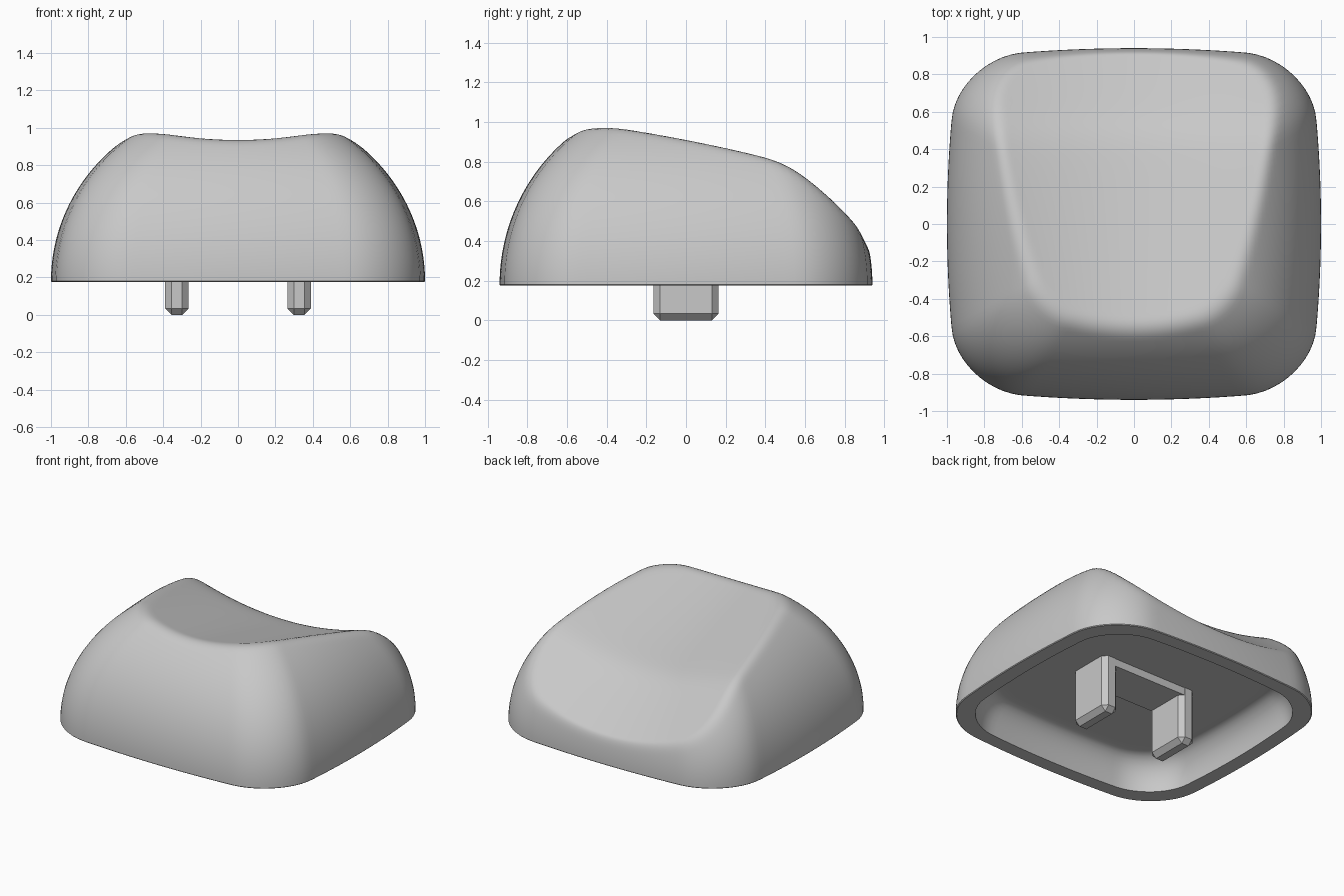
import bpy, bmesh, math

cube = bpy.data.objects.get("Cube")
if cube:
    bpy.data.objects.remove(cube, do_unlink=True)

grey = bpy.data.materials.new("light grey plastic")
grey.use_nodes = True
colour = (0.58, 0.58, 0.58, 1)
grey.diffuse_color = colour
grey.node_tree.nodes["Principled BSDF"].inputs["Base Color"].default_value = colour

SEGS, RINGS = 160, 60
DEPTH = 0.94          # half depth, half width is 1
BASE, RISE = 0.175, 0.955
CEILING = 0.405
CORNER = 0.34


def finish(bm, name, smooth):
    bmesh.ops.recalc_face_normals(bm, faces=bm.faces)
    mesh = bpy.data.meshes.new(name)
    bm.to_mesh(mesh)
    bm.free()
    mesh.materials.append(grey)
    obj = bpy.data.objects.new(name, mesh)
    bpy.context.collection.objects.link(obj)
    if smooth:
        bpy.ops.object.select_all(action='DESELECT')
        obj.select_set(True)
        bpy.context.view_layer.objects.active = obj
        bpy.ops.object.shade_smooth_by_angle(angle=math.radians(35))
    return obj


def inside(x, y):
    """Square with bulging sides and round corners."""
    u = abs(x) + 0.08 * y * y - (1 - CORNER)
    v = abs(y) / DEPTH + 0.07 * x * x - (1 - CORNER)
    reach = math.hypot(u, v) if min(u, v) > 0 else max(u, v)
    return reach < CORNER


def footprint():
    points = []
    for i in range(SEGS):
        a = 2 * math.pi * i / SEGS
        c, s = math.cos(a), math.sin(a)
        near, far = 0.5, 2
        for _ in range(30):
            r = (near + far) / 2
            near, far = (r, far) if inside(r * c, r * s) else (near, r)
        points.append((near * c, near * s))
    return points


def dish(x, y):
    """Scooped top, shallower and then steeper towards the back."""
    bend = 0.05 * math.log(1 + math.exp((y - 0.52) / 0.05))
    scoop = 0.28 - 0.12 * y
    return 0.81 - 0.24 * y - 0.55 * bend + scoop * x * x


def soft_min(a, b, k=0.055):
    h = max(k - abs(a - b), 0) / k
    return min(a, b) - h * h * k / 4


# Cap shell: one surface from the cavity ceiling, round the rim, to the top
bm = bmesh.new()
rings = []
shape = footprint()


def add_ring(scale, height):
    rings.append([bm.verts.new((x * scale, y * scale, height(x * scale, y * scale)))
                  for x, y in shape])


add_ring(0.70, lambda x, y: CEILING)
for i in range(9):
    t = math.pi / 2 * i / 8
    add_ring(0.76 + 0.13 * math.sin(t),
             lambda x, y: BASE + (CEILING - BASE) * math.cos(t))
add_ring(0.995, lambda x, y: BASE)
for i in range(RINGS):
    t = math.pi / 2 * i / RINGS
    dome = BASE + 0.005 + RISE * math.sin(t)
    add_ring(math.cos(t), lambda x, y: soft_min(dome, dish(x, y)))

for lower, upper in zip(rings, rings[1:]):
    for i in range(SEGS):
        j = (i + 1) % SEGS
        bm.faces.new((lower[i], lower[j], upper[j], upper[i]))
bm.faces.new(rings[0])
apex = bm.verts.new((0, 0, dish(0, 0)))
for i in range(SEGS):
    bm.faces.new((rings[-1][i], rings[-1][(i + 1) % SEGS], apex))
finish(bm, "cap_shell", True)


def block(name, centre, size, chamfer=0):
    bm = bmesh.new()
    bmesh.ops.create_cube(bm, size=1)
    for v in bm.verts:
        v.co = [c + p * s for c, p, s in zip(centre, v.co, size)]
    if chamfer:
        top = max(v.co.z for v in bm.verts)
        edges = [e for e in bm.edges if any(v.co.z < top - 0.01 for v in e.verts)]
        bmesh.ops.bevel(bm, geom=edges, offset=chamfer, segments=1, affect='EDGES')
    return finish(bm, name, False)


# Mounting legs and the plate joining them
for side, x in (("left", 0.327), ("right", -0.327)):
    block(side + "_mounting_leg", (x, 0, 0.205), (0.125, 0.33, 0.41), 0.034)
block("leg_joining_plate", (0, 0.012, 0.38), (0.6, 0.3, 0.06))
